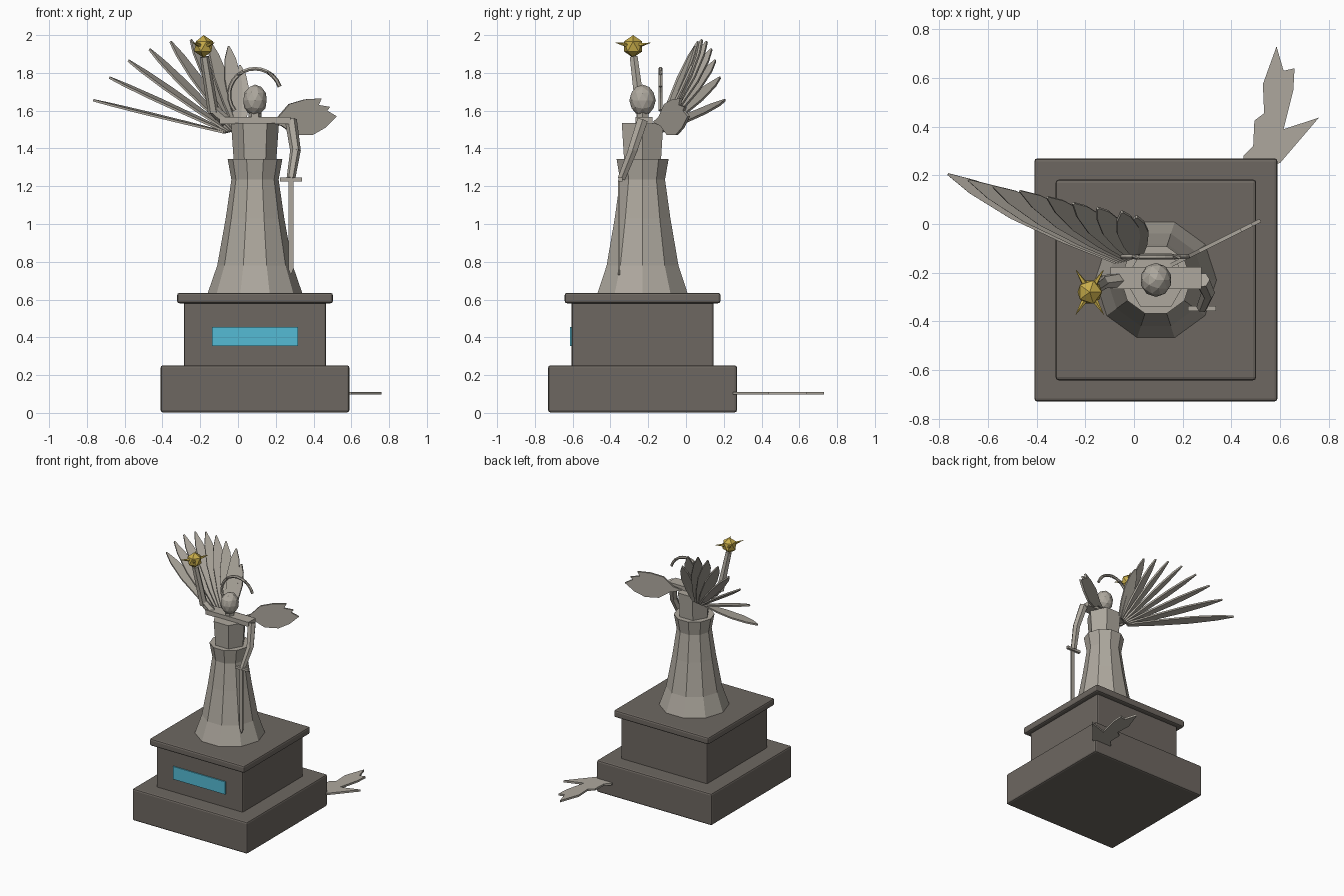
import bpy, bmesh, math
from mathutils import Vector, Matrix

if "Cube" in bpy.data.objects:
    bpy.data.objects.remove(bpy.data.objects["Cube"])

CX, CY = 0.09, -0.23  # shared axis of plinth and figure


def material(name, rgb):
    m = bpy.data.materials.new(name)
    m.use_nodes = True
    m.diffuse_color = (*rgb, 1)
    m.node_tree.nodes["Principled BSDF"].inputs["Base Color"].default_value = (*rgb, 1)
    return m


STONE = material("pale stone", (0.42, 0.39, 0.34))
PLINTH = material("dark stone", (0.155, 0.137, 0.12))
BLUE = material("plaque blue", (0.09, 0.5, 0.66))
GOLD = material("gold", (0.58, 0.42, 0.07))


def add(name, bm, mat):
    bmesh.ops.recalc_face_normals(bm, faces=bm.faces)
    me = bpy.data.meshes.new(name)
    bm.to_mesh(me)
    bm.free()
    me.materials.append(mat)
    ob = bpy.data.objects.new(name, me)
    bpy.context.collection.objects.link(ob)
    return ob


def box(name, centre, size, mat, bevel=0):
    bm = bmesh.new()
    bmesh.ops.create_cube(bm, size=1, matrix=Matrix.Translation(centre) @ Matrix.Diagonal((*size, 1)))
    ob = add(name, bm, mat)
    if bevel:
        mod = ob.modifiers.new("Bevel", "BEVEL")
        mod.width, mod.segments = bevel, 2
    return ob


def tube(name, path, radii, sides, mat, turn=0.0):
    """Faceted tube through the path points, with one radius per point."""
    bm = bmesh.new()
    path = [Vector(p) for p in path]
    rings = []
    for i, p in enumerate(path):
        d = (path[min(i + 1, len(path) - 1)] - path[max(i - 1, 0)]).normalized()
        u = (Vector((1, 0, 0)) if abs(d.z) > 0.5 else Vector((0, 1, 0)))
        u = (u - d * u.dot(d)).normalized()
        v = d.cross(u)
        angles = [turn + math.tau * k / sides for k in range(sides)]
        rings.append([bm.verts.new(p + radii[i] * (u * math.cos(a) + v * math.sin(a))) for a in angles])
    for a, b in zip(rings, rings[1:]):
        for k in range(sides):
            n = (k + 1) % sides
            bm.faces.new((a[k], a[n], b[n], b[k]))
    bm.faces.new(rings[0])
    bm.faces.new(rings[-1])
    return add(name, bm, mat)


def plate(name, outline, origin, u, v, thickness, mat):
    """Flat outline in the u-v plane, given an even thickness."""
    bm = bmesh.new()
    origin, u, v = Vector(origin), Vector(u), Vector(v)
    n = u.cross(v).normalized() * thickness
    f = bm.faces.new([bm.verts.new(origin + u * a + v * b - n / 2) for a, b in outline])
    ext = bmesh.ops.extrude_face_region(bm, geom=[f])
    bmesh.ops.translate(bm, verts=[e for e in ext["geom"] if isinstance(e, bmesh.types.BMVert)], vec=n)
    return add(name, bm, mat)


def ball(name, centre, scale, detail, mat):
    bm = bmesh.new()
    bmesh.ops.create_icosphere(bm, subdivisions=detail, radius=1,
                               matrix=Matrix.Translation(centre) @ Matrix.Diagonal((*scale, 1)))
    return add(name, bm, mat)


# Stepped plinth and plaque
box("plinth_base", (CX, CY, 0.127), (1.0, 1.0, 0.25), PLINTH, 0.013)
box("plinth_block", (CX, CY, 0.415), (0.75, 0.75, 0.35), PLINTH, 0.01)
box("plinth_cap", (CX, CY, 0.608), (0.825, 0.825, 0.056), PLINTH, 0.013)
box("plaque", (CX, CY - 0.379, 0.405), (0.455, 0.009, 0.1), BLUE)

# Robe, torso, neck and head
robe = [(0.25, 0.635), (0.2, 0.78), (0.155, 1.03), (0.125, 1.235), (0.145, 1.345)]
tube("robe", [(CX, CY, z) for r, z in robe], [r for r, z in robe], 10, STONE)
tube("torso", [(CX, CY, 1.3), (CX, CY, 1.535)], [0.11, 0.127], 6, STONE)
tube("neck", [(CX, CY, 1.53), (CX, CY, 1.6)], [0.035, 0.035], 6, STONE)
box("shoulders", (CX, CY + 0.008, 1.548), (0.375, 0.09, 0.036), STONE)
ball("head", (CX, CY, 1.655), (0.065, 0.07, 0.083), 2, STONE)

# Broken halo
arc = [math.radians(18 + 200 * i / 14) for i in range(15)]
tube("broken_halo", [(CX + 0.137 * math.cos(a), -0.135, 1.685 + 0.137 * math.sin(a)) for a in arc],
     [0.011] * 15, 6, STONE)

# Arms
tube("right_upper_arm", [(-0.06, CY, 1.54), (-0.135, -0.24, 1.61)], [0.032, 0.028], 6, STONE)
tube("right_forearm", [(-0.13, -0.24, 1.59), (-0.178, -0.277, 1.885)], [0.03, 0.024], 6, STONE)
tube("left_upper_arm", [(0.28, CY, 1.55), (0.305, -0.285, 1.385)], [0.032, 0.028], 6, STONE)
tube("left_forearm", [(0.305, -0.28, 1.395), (0.28, -0.342, 1.24)], [0.028, 0.023], 6, STONE)

# Lowered sword
box("sword_guard", (0.28, -0.347, 1.235), (0.115, 0.02, 0.02), STONE)
plate("sword_blade", [(-0.013, 0.5), (-0.013, 0.03), (0, 0), (0.013, 0.03), (0.013, 0.5)],
      (0.28, -0.355, 0.73), (1, 0, 0), (0, 0, 1), 0.01, STONE)

# Raised star with four rays
star = Vector((-0.182, -0.28, 1.94))
ball("star", star, (0.056, 0.056, 0.06), 1, GOLD)
for sx in (-1, 1):
    for sy in (-1, 1):
        ray = Vector((0.53 * sx, 0.85 * sy, 0.18))
        tube("star_ray", [star + ray * 0.03, star + ray * 0.108], [0.014, 0.001], 5, GOLD)

# Whole wing: a fan of leaf-shaped feathers
half = [(0, 0.016), (0.3, 0.038), (0.6, 0.046), (0.85, 0.03), (1, 0.004)]
feather = half + [(t, -w) for t, w in reversed(half)]
tips = [(-0.765, 0.205, 1.655), (-0.68, 0.18, 1.775), (-0.58, 0.155, 1.865),
        (-0.468, 0.135, 1.925), (-0.357, 0.11, 1.965), (-0.25, 0.085, 1.975),
        (-0.15, 0.065, 1.965), (-0.05, 0.05, 1.94), (0.01, 0.03, 1.84)]
for i, tip in enumerate(tips):
    k = i / (len(tips) - 1)
    root = Vector((-0.07 + 0.09 * k, -0.15 + 0.02 * k, 1.485 + 0.02 * k))
    d = Vector(tip) - root
    plate(f"right_wing_feather_{i + 1}", feather, root, d, d.cross((0, 0, 1)).normalized(), 0.012, STONE)

# Broken wing stump, standing upright and swept back
stump = [(0.15, 1.54), (0.21, 1.565), (0.27, 1.635), (0.355, 1.66), (0.44, 1.665), (0.425, 1.63),
         (0.485, 1.62), (0.47, 1.6), (0.52, 1.57), (0.46, 1.51), (0.39, 1.47), (0.3, 1.47), (0.23, 1.52)]
plate("left_wing_stump", [(x - 0.23, z) for x, z in stump], (0.23, -0.13, 0), (1, 0.5, 0), (0, 0, 1), 0.015, STONE)

# Fallen wing piece lying behind the plinth
piece = [(0.45, 0.24), (0.45, 0.28), (0.49, 0.32), (0.495, 0.425), (0.535, 0.455), (0.53, 0.575),
         (0.586, 0.73), (0.615, 0.63), (0.66, 0.64), (0.655, 0.55), (0.615, 0.39), (0.76, 0.437), (0.6, 0.25)]
plate("fallen_wing_piece", piece, (0, 0, 0.104), (1, 0, 0), (0, 1, 0), 0.015, STONE)
